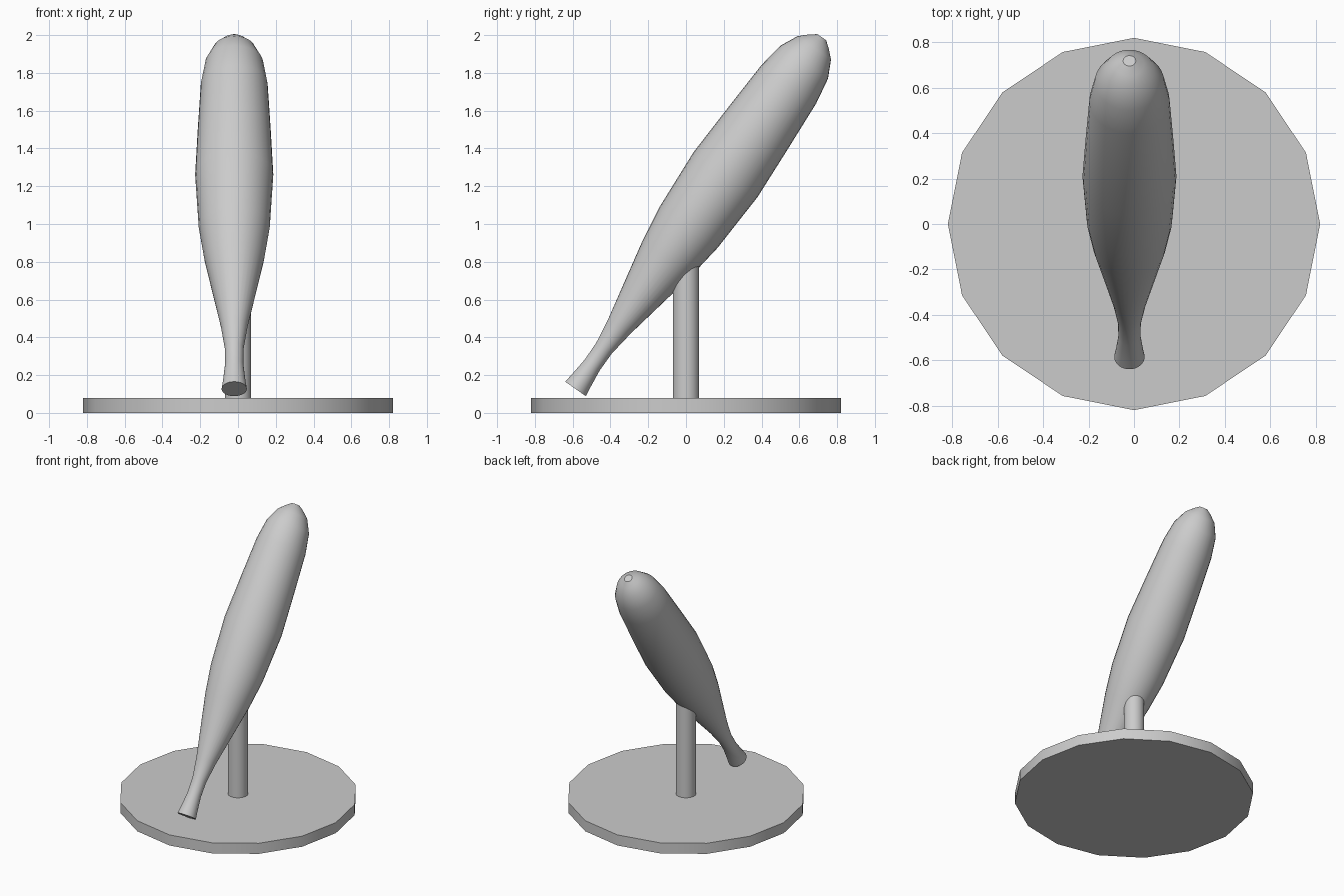
import bpy, bmesh, math
from mathutils import Matrix

if "Cube" in bpy.data.objects:
    bpy.data.objects.remove(bpy.data.objects["Cube"])


def finish(obj):
    bpy.ops.object.select_all(action='DESELECT')
    obj.select_set(True)
    bpy.context.view_layer.objects.active = obj
    bpy.ops.object.shade_smooth_by_angle(angle=math.radians(35))


def lathe(name, profile, sides, matrix=Matrix()):
    """Capped solid of revolution from (radius, height) points."""
    bm = bmesh.new()
    rings = []
    for r, h in profile:
        rings.append([bm.verts.new((r * math.cos(2 * math.pi * i / sides),
                                    r * math.sin(2 * math.pi * i / sides), h))
                      for i in range(sides)])
    for a, b in zip(rings, rings[1:]):
        for i in range(sides):
            j = (i + 1) % sides
            bm.faces.new((a[i], a[j], b[j], b[i]))
    bm.faces.new(rings[0][::-1])
    bm.faces.new(rings[-1])
    bm.transform(matrix)
    mesh = bpy.data.meshes.new(name)
    bm.to_mesh(mesh)
    bm.free()
    obj = bpy.data.objects.new(name, mesh)
    bpy.context.collection.objects.link(obj)
    finish(obj)
    return obj


# Round base plate and upright post
lathe("base", [(0.82, 0), (0.82, 0.08)], 16)
lathe("post", [(0.07, 0.08), (0.07, 0.84)], 32)

# Leaning club: flared grip, thin neck, swollen body, rounded tip
club_profile = [
    (0.067, 0.0), (0.060, 0.05), (0.049, 0.154), (0.050, 0.262),
    (0.071, 0.406), (0.159, 0.845), (0.188, 1.044), (0.207, 1.385),
    (0.193, 1.677), (0.177, 1.968), (0.153, 2.112), (0.108, 2.204),
    (0.064, 2.246), (0.028, 2.273),
]
lean = (Matrix.Translation((-0.02, -0.585, 0.127))
        @ Matrix.Rotation(math.radians(-35), 4, 'X'))
lathe("club", club_profile, 32, lean)
